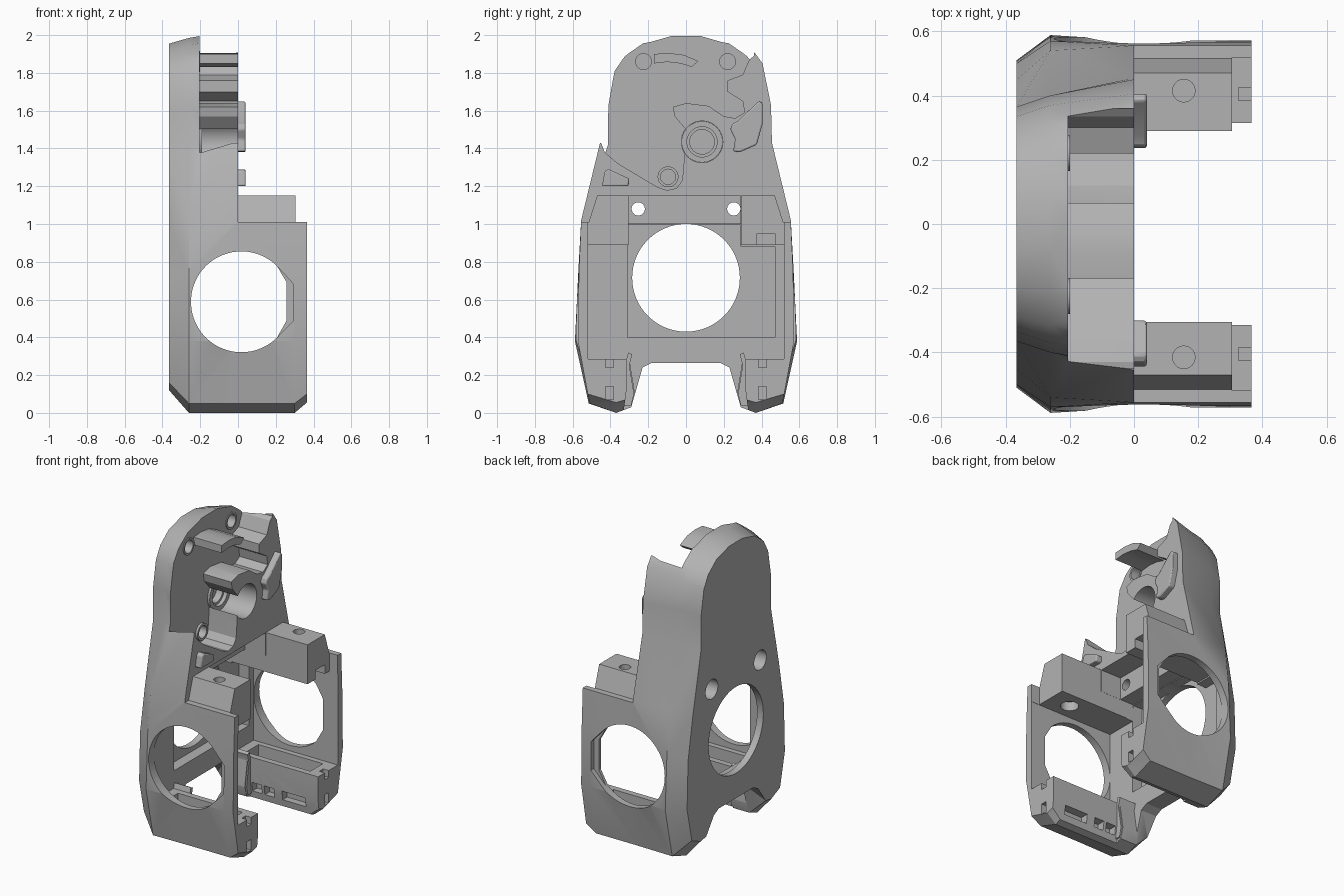
import bpy, bmesh, math
from mathutils import Vector

if "Cube" in bpy.data.objects:
    bpy.data.objects.remove(bpy.data.objects["Cube"], do_unlink=True)

grey = bpy.data.materials.new("plain grey")
grey.use_nodes = True
grey.diffuse_color = (0.45, 0.45, 0.45, 1)
grey.node_tree.nodes["Principled BSDF"].inputs["Base Color"].default_value = (0.45, 0.45, 0.45, 1)


def finish(name, bm):
    bmesh.ops.recalc_face_normals(bm, faces=bm.faces)
    mesh = bpy.data.meshes.new(name)
    bm.to_mesh(mesh)
    bm.free()
    mesh.materials.append(grey)
    obj = bpy.data.objects.new(name, mesh)
    bpy.context.collection.objects.link(obj)
    return obj


def loft(name, rings):
    """Skin between rings that have equal point counts, capped at both ends."""
    bm = bmesh.new()
    loops = [[bm.verts.new(p) for p in ring] for ring in rings]
    n = len(loops[0])
    for a, b in zip(loops, loops[1:]):
        for i in range(n):
            j = (i + 1) % n
            bm.faces.new((a[i], a[j], b[j], b[i]))
    bm.faces.new(loops[0])
    bm.faces.new(loops[-1])
    bmesh.ops.triangulate(bm, faces=[f for f in bm.faces if len(f.verts) == 4])
    return finish(name, bm)


def prism(name, pts, lo, hi, axis="x"):
    place = {"x": lambda p, t: Vector((t, p[0], p[1])),
             "y": lambda p, t: Vector((p[0], t, p[1])),
             "z": lambda p, t: Vector((p[0], p[1], t))}[axis]
    return loft(name, [[place(p, t) for p in pts] for t in (lo, hi)])


def circle(u, v, r, start=0, end=360, n=40):
    step = (end - start) / (n if end - start == 360 else n - 1)
    return [(u + r * math.cos(math.radians(start + step * i)),
             v + r * math.sin(math.radians(start + step * i))) for i in range(n)]


def rect(u0, u1, v0, v1):
    return [(u0, v0), (u1, v0), (u1, v1), (u0, v1)]


def cut(target, pts, lo, hi, axis="x"):
    cutter = prism("cutter", pts, lo, hi, axis)
    cutter.hide_render = True
    mod = target.modifiers.new("cut", "BOOLEAN")
    mod.operation, mod.solver, mod.object = "DIFFERENCE", "EXACT", cutter
    deps = bpy.context.evaluated_depsgraph_get()
    mesh = bpy.data.meshes.new_from_object(target.evaluated_get(deps))
    target.modifiers.clear()
    old, target.data = target.data, mesh
    bpy.data.meshes.remove(old)
    bpy.data.objects.remove(cutter, do_unlink=True)


def ring_x(x, half):
    """Full outline from its +y half, running top to bottom."""
    return [Vector((x, y, z)) for y, z in half] + [Vector((x, -y, z)) for y, z in reversed(half)]


# Housing shell: outlines from the outer face to the open side
outer = [(.07, 1.955), (.2, 1.92), (.29, 1.85), (.335, 1.77), (.365, 1.6), (.365, 1.38),
         (.45, .98), (.5, .7), (.51, .38), (.46, .16), (.37, .12), (.31, .13), (.23, .24), (.18, .265)]
middle = [(.08, 1.985), (.22, 1.945), (.315, 1.88), (.37, 1.8), (.4, 1.63), (.4, 1.42),
          (.54, 1.02), (.57, .75), (.588, .38), (.515, .05), (.37, 0), (.29, .03), (.23, .24), (.18, .265)]
inner = [(.08, 2.03), (.25, 2.0), (.365, 1.905), (.405, 1.85), (.45, 1.63), (.455, 1.43),
         (.555, 1.02), (.567, .75), (.572, .38), (.51, .05), (.37, 0), (.29, .03), (.23, .24), (.18, .265)]
end = inner[:9] + [(.52, .1), (.37, .055), (.285, .08)] + inner[12:]
housing = loft("housing", [ring_x(-.365, outer), ring_x(-.26, middle), ring_x(0, inner),
                           ring_x(.3, inner), ring_x(.365, end)])

# Upper recess with its hooked edge
cut(housing, [(-.8, 1.43), (-.45, 1.43), (-.43, 1.38), (-.36, 1.32), (-.15, 1.195), (-.1, 1.178),
              (-.05, 1.19), (-.02, 1.23), (-.01, 1.34), (0, 1.5), (-.06, 1.57), (-.07, 1.62),
              (0, 1.64), (.12, 1.625), (.2, 1.57), (.26, 1.56), (.31, 1.59), (.3, 1.65),
              (.22, 1.7), (.22, 1.76), (.3, 1.79), (.335, 1.87), (.36, 1.89), (.36, 2.3), (-.8, 2.3)],
    -.205, 1)

# Open side above the mounting blocks
cut(housing, [(-1, 3), (-1, 1.01), (-.515, 1.01), (-.47, 1.15), (-.305, 1.15), (-.305, .97),
              (.29, .97), (.29, 1.15), (.47, 1.15), (.515, 1.01), (1, 1.01), (1, 3)], 0, 1)

# Main cavity, inner sides of the feet, and pockets in the wall and beam
cut(housing, [(-.305, 1), (.29, 1), (.29, .89), (.52, .89), (.52, .285), (.3, .285), (.27, .1), (.27, -.2),
              (-.27, -.2), (-.27, .1), (-.3, .285), (-.52, .285), (-.52, .89), (-.305, .89)], -.25, 1)
cut(housing, [(-.315, .35), (-.315, .12), (-.345, -.1), (.345, -.1), (.315, .12), (.315, .35)], -.14, 1)
cut(housing, [(-.31, .4), (.47, .4), (.47, .88), (.289, .88), (.289, .995), (-.304, .995), (-.31, .9)], -.32, -.2)
cut(housing, rect(-.304, .289, .99, 1.148), -.15, 1)

# Block ends, notch under the rear block
cut(housing, rect(.305, 1, .8, 1.3), -.518, .518, "y")
cut(housing, rect(.375, .47, .85, .95), .1, 1)

# Round openings: fan in the wall, stepped one through both cheeks
cut(housing, circle(0, .715, .285, n=64), -1, 0)
port = circle(.018, .588, .267, 45, 315, 50)
cut(housing, port + [(.258, .49), (.258, .69)], -1, 1, "y")

for side in (-1, 1):
    cut(housing, port + [(.295, .49), (.295, .68)], *sorted((side * .54, side)), "y")
    # Screw holes through the cross beam and the blocks
    cut(housing, circle(side * .253, 1.08, .035), -1, 1)
    cut(housing, circle(side * .253, 1.08, .064), -1, -.25)
    cut(housing, circle(.155, side * .415, .035), .8, 1.3, "z")
    cut(housing, circle(.155, side * .415, .055), .8, .95, "z")
    # Channel, end notches and slots in the feet
    cut(housing, rect(-.19, .28, *sorted((side * .355, side * .485))), .2, .4, "z")
    for low, high in ((.24, .3), (.07, .14)):
        cut(housing, rect(*sorted((side * .385, side * .425)), low, high), .325, 1)
    for x0, x1 in ((-.12, -.05), (-.03, .04), (.1, .27)):
        cut(housing, rect(x0, x1, .06, .12), *sorted((side * .2, side * .37)), "y")

# Bearing seat and blind holes in the recess
cut(housing, circle(.085, 1.435, .11), -.215, 1)
cut(housing, circle(.085, 1.435, .065), -.26, 1)
cut(housing, circle(-.095, 1.25, .04), -.3, 1)
for y in (-.225, .22):
    cut(housing, circle(y, 1.86, .042), -.3, 1)
parts = [housing]


def collar(name, y, z, r, bore, lo, hi):
    obj = prism(name, circle(y, z, r), lo, hi)
    cut(obj, circle(y, z, bore), lo - 1, hi + 1)
    parts.append(obj)


# Low collars on the recess floor
collar("bearing_floor_ring", .085, 1.435, .109, .08, -.22, -.19)
collar("lower_boss", -.095, 1.25, .055, .04, -.22, -.19)
for label, y in (("front", -.225), ("rear", .22)):
    collar("upper_boss_" + label, y, 1.86, .055, .042, -.22, -.2)

# Curved clip near the top
parts.append(prism("top_clip", [(-.17, 1.9), (-.09, 1.905), (-.01, 1.895), (.065, 1.862), (.03, 1.832),
                                (-.03, 1.85), (-.1, 1.858), (-.17, 1.85)], -.21, 0))

# Small ribs where the feet meet the wall
for label, side in (("front", -1), ("rear", 1)):
    rib = [(.275, .1), (.29, .04), (.35, .04), (.35, .28), (.315, .285), (.305, .32), (.285, .31), (.3, .25)]
    parts.append(prism("foot_rib_" + label, [(side * y, z) for y, z in rib], -.26, -.13))

# Raised pads
pads = {"rear_pad": [(.235, 1.5), (.245, 1.53), (.275, 1.545), (.385, 1.65), (.405, 1.64), (.405, 1.53),
                     (.375, 1.42), (.285, 1.38), (.25, 1.385), (.26, 1.45)],
        "front_pad": [(-.445, 1.2), (-.43, 1.28), (-.41, 1.29), (-.3, 1.24), (-.305, 1.2)]}
for name, pts in pads.items():
    pad = prism(name, pts, -.02, .04)
    bevel = pad.modifiers.new("soft edge", "BEVEL")
    bevel.width, bevel.segments = .008, 2
    parts.append(pad)

# Smooth curved walls, keep edges crisp
bpy.ops.object.select_all(action="DESELECT")
for obj in parts:
    obj.select_set(True)
bpy.context.view_layer.objects.active = housing
bpy.ops.object.shade_smooth_by_angle(angle=math.radians(25))
